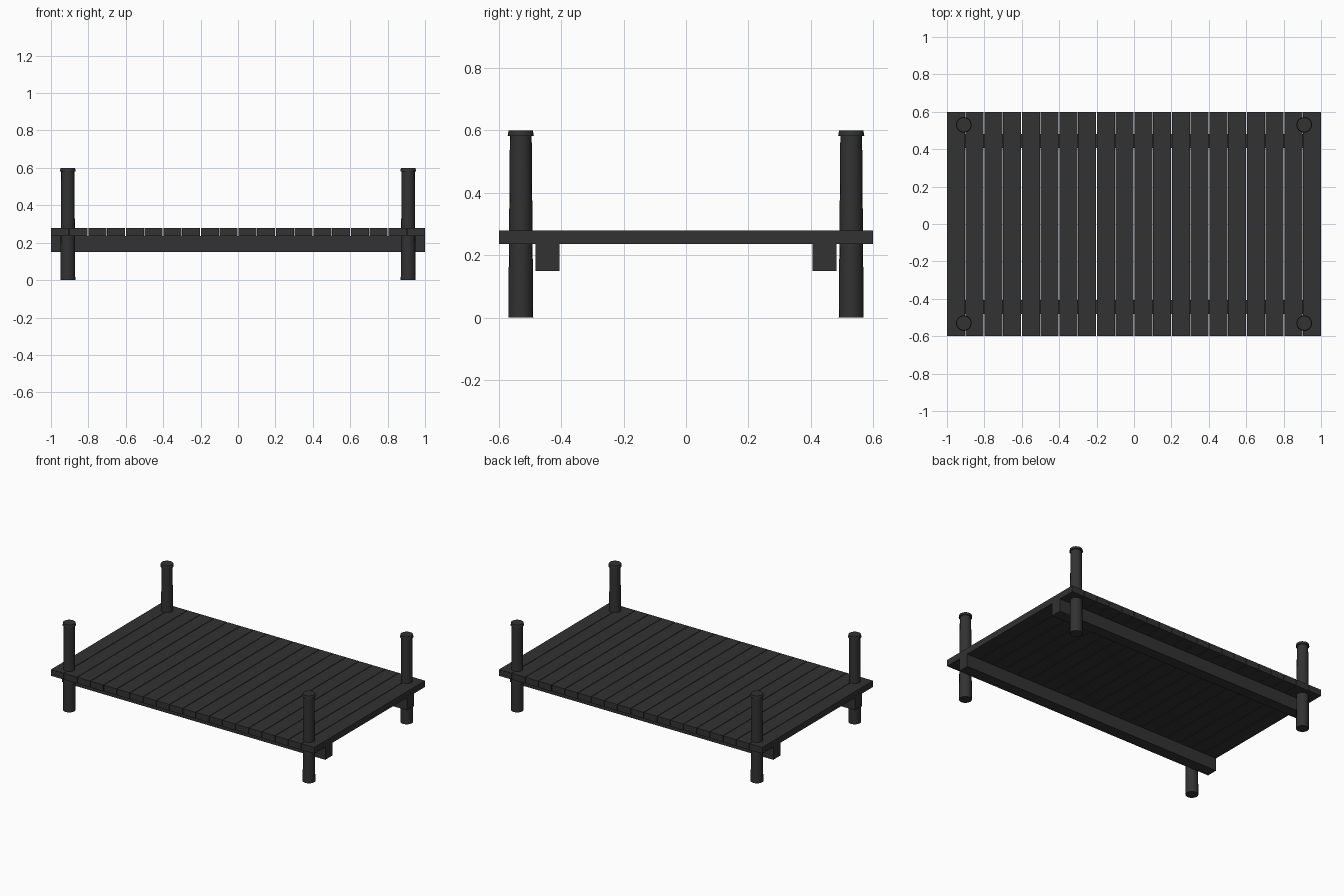
import bpy, math

if "Cube" in bpy.data.objects:
    bpy.data.objects.remove(bpy.data.objects["Cube"])

def material(name, v):
    m = bpy.data.materials.new(name)
    m.diffuse_color = (v, v, v, 1)
    m.use_nodes = True
    m.node_tree.nodes["Principled BSDF"].inputs["Base Color"].default_value = m.diffuse_color
    return m

WOOD = material("dark wood", 0.032)

def box(name, x0, x1, y0, y1, z0, z1):
    bpy.ops.mesh.primitive_cube_add(size=1, location=((x0+x1)/2, (y0+y1)/2, (z0+z1)/2))
    o = bpy.context.object
    o.name = name
    o.scale = (x1-x0, y1-y0, z1-z0)
    bpy.ops.object.transform_apply(location=False, rotation=False, scale=True)
    o.data.materials.append(WOOD)

def frustum(name, x, y, z0, z1, r0, r1):
    bpy.ops.mesh.primitive_cone_add(vertices=16, radius1=r0, radius2=r1, depth=z1-z0,
                                    location=(x, y, (z0+z1)/2))
    o = bpy.context.object
    o.name = name
    o.data.materials.append(WOOD)
    bpy.ops.object.shade_smooth_by_angle(angle=math.radians(30))

# deck planks with narrow gaps
COUNT, GAP = 20, 0.004
pitch = (2 + GAP) / COUNT
for i in range(COUNT):
    x = -1 + i * pitch
    box(f"deck_plank_{i+1}", x, x + pitch - GAP, -0.6, 0.6, 0.236, 0.279)

# long support beams under the deck
for side, s in (("front", -1), ("back", 1)):
    ys = sorted((s * 0.406, s * 0.482))
    box(f"{side}_beam", -1, 1, ys[0], ys[1], 0.149, 0.236)

# corner posts, slightly tapered, each with a flared cap
for sx in (-1, 1):
    for sy in (-1, 1):
        tag = ("front" if sy < 0 else "back") + ("_left" if sx < 0 else "_right")
        x, y = sx * 0.91, sy * 0.53
        frustum(tag + "_post", x, y, 0, 0.583, 0.04, 0.035)
        frustum(tag + "_post_cap", x, y, 0.582, 0.6, 0.042, 0.039)
